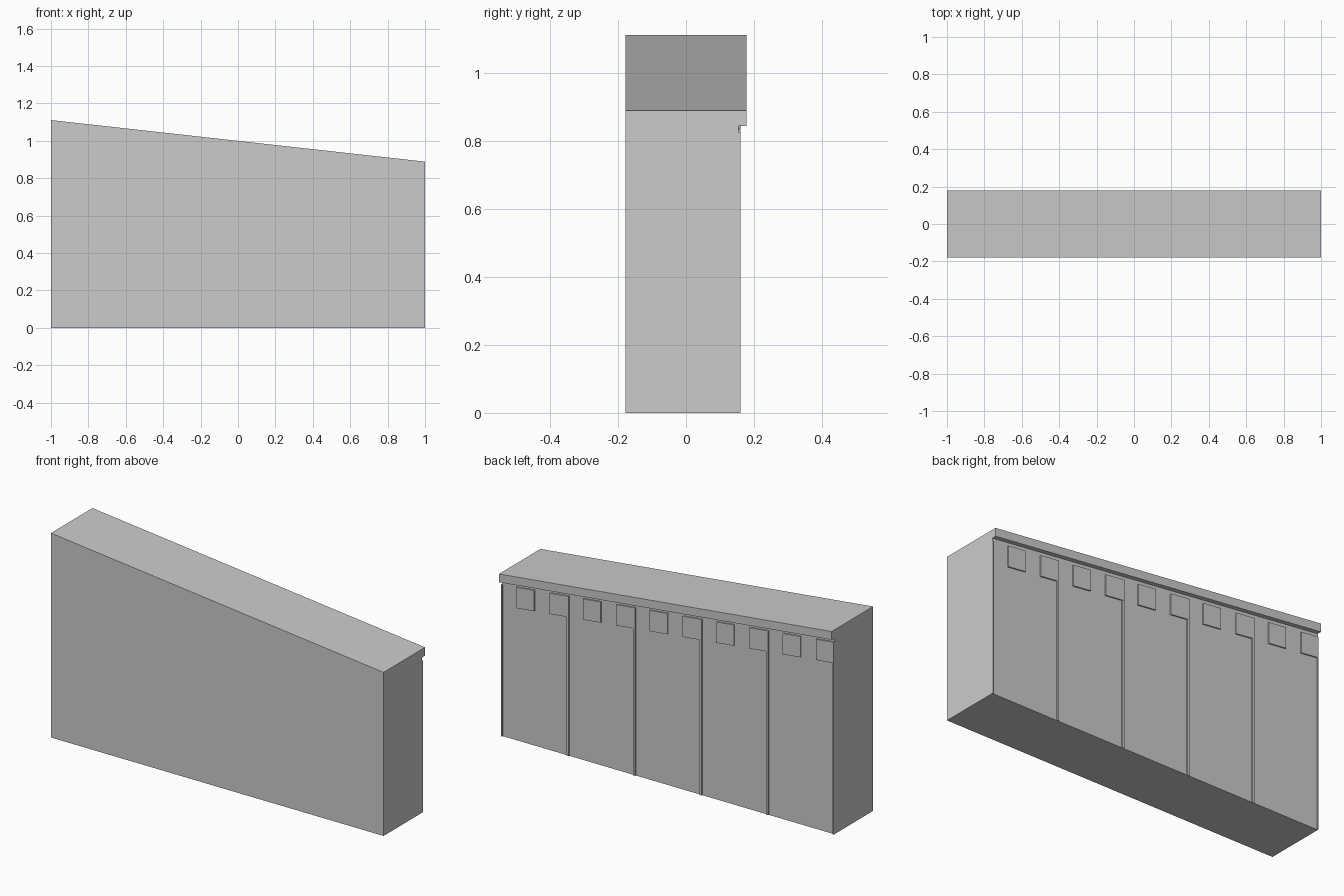
import bpy
import bmesh

if "Cube" in bpy.data.objects:
    bpy.data.objects.remove(bpy.data.objects["Cube"])

SLOPE = -0.111      # roof fall along x
MID = 1.0           # roof height at x = 0
HALF = 0.178        # half depth
WALL = 0.154        # rear wall plane

grey = bpy.data.materials.new("plain_grey")
grey.diffuse_color = (0.6, 0.6, 0.6, 1)
grey.use_nodes = True
grey.node_tree.nodes["Principled BSDF"].inputs["Base Color"].default_value = grey.diffuse_color


def roof(x):
    return MID + SLOPE * x


def block(name, x0, x1, y0, y1, top, bottom=None):
    """Block whose top (and bottom, unless on the ground) follows the roof slope."""
    bm = bmesh.new()
    low = [0, 0] if bottom is None else [roof(x0) - bottom, roof(x1) - bottom]
    outline = [(x0, low[0]), (x1, low[1]), (x1, roof(x1) - top), (x0, roof(x0) - top)]
    face = bm.faces.new([bm.verts.new((x, y0, z)) for x, z in outline])
    ext = bmesh.ops.extrude_face_region(bm, geom=[face])
    verts = [v for v in ext["geom"] if isinstance(v, bmesh.types.BMVert)]
    bmesh.ops.translate(bm, verts=verts, vec=(0, y1 - y0, 0))
    bmesh.ops.recalc_face_normals(bm, faces=bm.faces)
    me = bpy.data.meshes.new(name)
    bm.to_mesh(me)
    bm.free()
    me.materials.append(grey)
    ob = bpy.data.objects.new(name, me)
    bpy.context.collection.objects.link(ob)


# Main wall and overhanging rear cornice
block("wall", -1, 1, -HALF, WALL, 0)
block("cornice", -1, 1, WALL, HALF, 0, 0.045)

# Thin vertical ribs dividing the rear into five bays
for i in range(6):
    x = -1 + 0.4 * i
    block(f"rib_{i + 1}", max(x - 0.006, -1), min(x + 0.006, 1), WALL, 0.160, 0.065)

# Row of square dentils under the cornice
for i in range(10):
    x = -1 + 0.2 * i
    block(f"dentil_{i + 1}", x, x + 0.107, WALL, 0.161, 0.065, 0.178)
